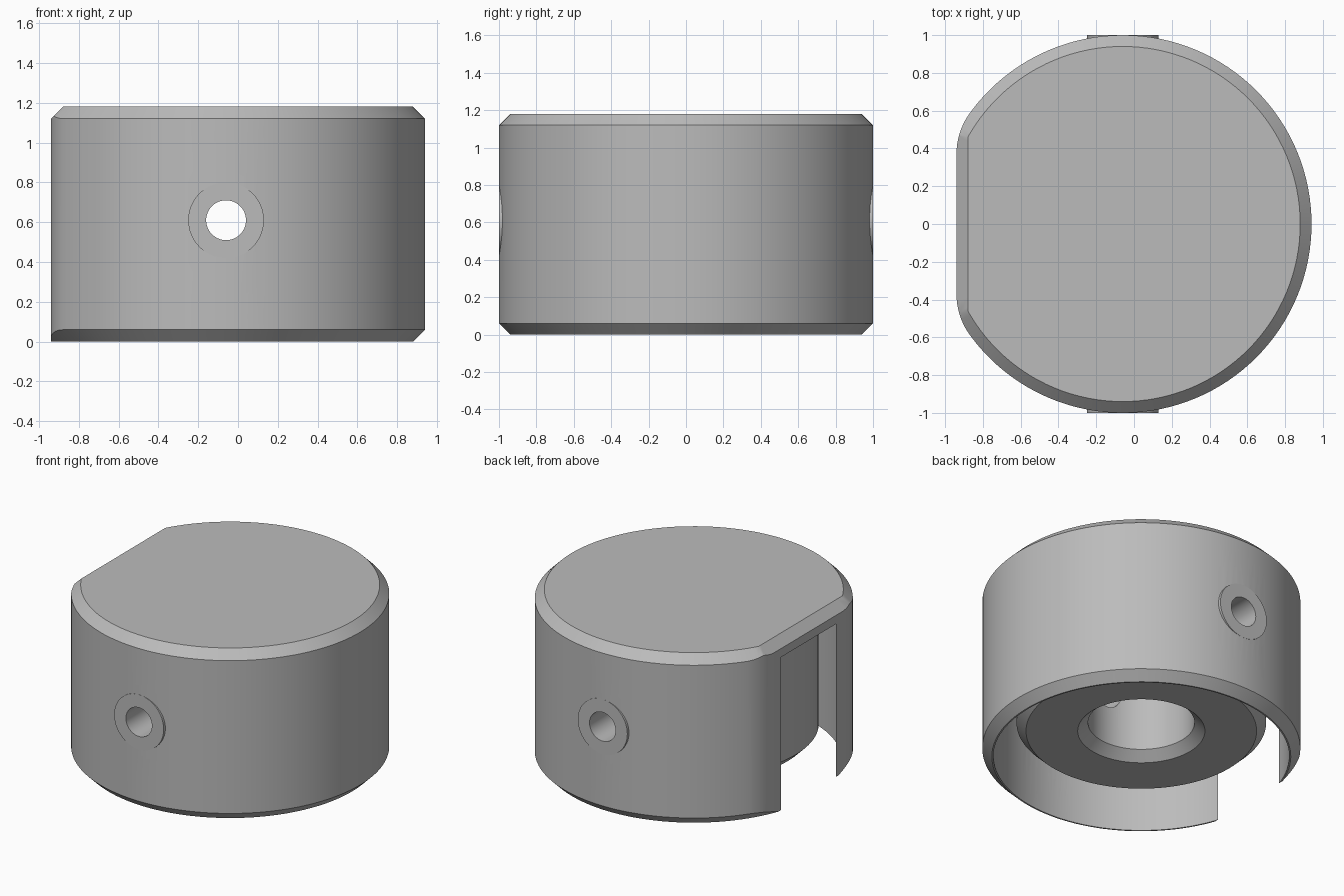
import bpy, bmesh, math
from mathutils import Matrix, Vector

cube = bpy.data.objects.get("Cube")
if cube:
    bpy.data.objects.remove(cube)

CX = -0.06       # axis of the round body
HOLE_Z = 0.61    # height of the cross hole
FLAT = -0.88     # flat side, measured from the axis

grey = bpy.data.materials.new("satin_grey")
grey.use_nodes = True
grey.diffuse_color = (0.5, 0.5, 0.5, 1)
grey.node_tree.nodes["Principled BSDF"].inputs["Base Color"].default_value = (0.5, 0.5, 0.5, 1)


def make_object(name, bm):
    bmesh.ops.remove_doubles(bm, verts=bm.verts, dist=1e-5)
    bmesh.ops.recalc_face_normals(bm, faces=bm.faces)
    mesh = bpy.data.meshes.new(name)
    bm.to_mesh(mesh)
    bm.free()
    obj = bpy.data.objects.new(name, mesh)
    obj.location.x = CX
    obj.data.materials.append(grey)
    bpy.context.collection.objects.link(obj)
    return obj


def lathe(name, profile, steps=128):
    bm = bmesh.new()
    verts = [bm.verts.new((r, 0, z)) for r, z in profile]
    edges = [bm.edges.new(pair) for pair in zip(verts, verts[1:])]
    bmesh.ops.spin(bm, geom=verts + edges, axis=(0, 0, 1), cent=(0, 0, 0),
                   angle=math.tau, steps=steps, use_merge=True)
    return make_object(name, bm)


def prism(name, points, direction):
    bm = bmesh.new()
    face = bm.faces.new([bm.verts.new(p) for p in points])
    new = bmesh.ops.extrude_face_region(bm, geom=[face])["geom"]
    bmesh.ops.translate(bm, vec=direction,
                        verts=[g for g in new if isinstance(g, bmesh.types.BMVert)])
    return make_object(name, bm)


def cross_cylinder(name, radius, y0, y1):
    bm = bmesh.new()
    place = Matrix.Translation((0, (y0 + y1) / 2, HOLE_Z)) @ Matrix.Rotation(math.pi / 2, 4, "X")
    bmesh.ops.create_cone(bm, cap_ends=True, segments=64, radius1=radius,
                          radius2=radius, depth=y1 - y0, matrix=place)
    return make_object(name, bm)


def combine(target, tool, operation):
    mod = target.modifiers.new(operation.lower(), "BOOLEAN")
    mod.operation = operation
    mod.solver = "EXACT"
    mod.object = tool
    bpy.context.view_layer.objects.active = target
    bpy.ops.object.modifier_apply(modifier=mod.name)
    bpy.data.objects.remove(tool)


# Round shell, top plate and bored hub in one turned profile
body = lathe("knob_body", [
    (0, 1.18), (0.94, 1.18), (1, 1.12), (1, 0.06), (0.94, 0), (0.93, 0),
    (0.93, 1.06), (0.785, 1.06), (0.785, 0.245), (0.725, 0.185),
    (0.4, 0.185), (0.335, 0.245), (0.335, 0.95), (0, 0.95)])

# Flat side with rounded corners, which opens the thin shell
fillet = 0.37
centre = Vector((FLAT + fillet, 0.37))
end = math.atan2(centre.y, -centre.x)
half = []
for i in range(13):
    a = end * i / 12
    half.append(centre + fillet * Vector((-math.cos(a), math.sin(a))))
half.append(half[-1] + Vector((math.sin(end), math.cos(end))))
half.append(Vector((1.5, 1.5)))
outline = [(p.x, p.y, -0.2) for p in half] + [(p.x, -p.y, -0.2) for p in reversed(half)]
combine(body, prism("flat_cutter", outline, (0, 0, 1.6)), "INTERSECT")

# Bevel along the top of the flat side
wedge = [(FLAT - 0.06, -1.2, 1.06), (FLAT + 0.12, -1.2, 1.24), (FLAT - 0.06, -1.2, 1.24)]
combine(body, prism("bevel_cutter", wedge, (0, 2.4, 0)), "DIFFERENCE")

# Screw bosses bridging hub and shell, then the cross hole through everything
for side in (-1, 1):
    y0, y1 = sorted((side * 0.7, side * 1.0005))
    combine(body, cross_cylinder("screw_boss", 0.19, y0, y1), "UNION")
combine(body, cross_cylinder("hole_cutter", 0.1, -1.2, 1.2), "DIFFERENCE")

# Smooth round walls with crisp edges
bpy.ops.object.select_all(action="DESELECT")
body.select_set(True)
bpy.context.view_layer.objects.active = body
bpy.ops.object.shade_smooth_by_angle(angle=math.radians(25))
